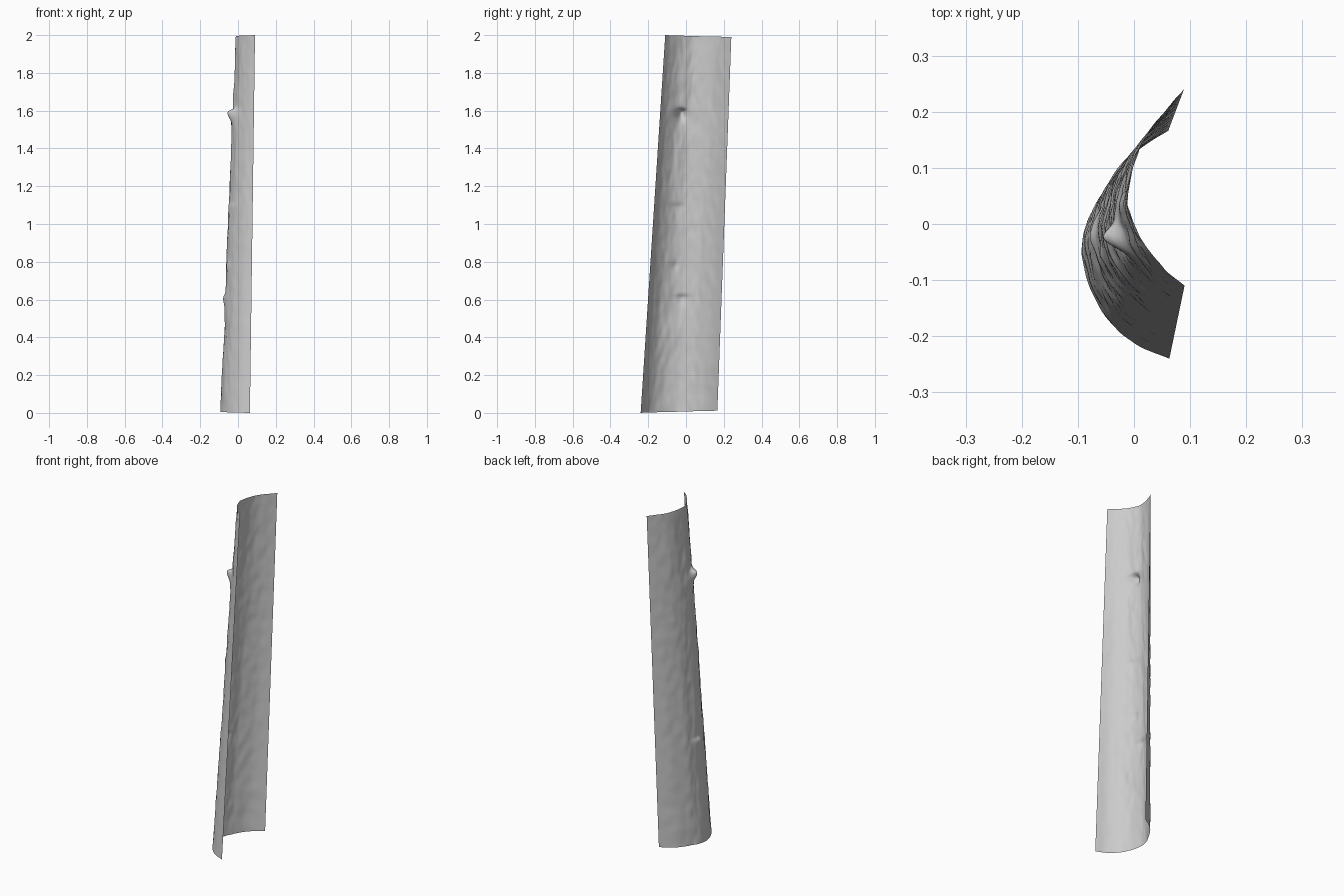
import bpy, bmesh, math
from mathutils import Vector, noise

if "Cube" in bpy.data.objects:
    bpy.data.objects.remove(bpy.data.objects["Cube"])

# cross-sections of the open shell (x, y) at the foot and at the top
FOOT = [(.063, -.24), (.0, -.212), (-.05, -.167), (-.08, -.11), (-.093, -.05),
        (-.084, .0), (-.06, .05), (-.01, .118), (.061, .166)]
TOP = [(.09, -.11), (.052, -.078), (.02, -.038), (.0, .0), (-.01, .04),
       (-.006, .08), (.01, .135), (.046, .19), (.089, .24)]
# bark swellings: y, z, width, reach below, reach above, depth
BUMPS = [(-.025, 1.595, .022, .045, .013, .034), (-.025, 1.56, .045, .09, .04, .012),
         (-.02, .61, .04, .04, .016, .011), (-.05, 1.09, .04, .06, .02, .008),
         (-.06, .78, .025, .03, .02, .006), (-.05, .95, .04, .08, .05, .004),
         (-.0, 1.8, .05, .08, .08, -.004), (-.06, .42, .06, .08, .08, -.006)]
COLS, ROWS = 72, 300


def spline(pts, t):
    """Point on a smooth curve through pts, t in 0..1."""
    s = t * (len(pts) - 1)
    i = min(int(s), len(pts) - 2)
    f = s - i
    p = [Vector(pts[max(0, min(len(pts) - 1, i + k))]) for k in (-1, 0, 1, 2)]
    return 0.5 * (2 * p[1] + (p[2] - p[0]) * f + (2 * p[0] - 5 * p[1] + 4 * p[2] - p[3]) * f * f
                  + (3 * p[1] - p[0] - 3 * p[2] + p[3]) * f ** 3)


def surface(u, v):
    p = spline(FOOT, u).lerp(spline(TOP, u), v)
    # the ends are cut very slightly out of level
    z = v * 2 + .012 * u * (1 - v) - .01 * u * v
    x, y = p
    # fine ripple of the bark, fading along the cut edges
    fade = min(1, u * 12, (1 - u) * 12)
    x += fade * (.0025 * noise.noise(Vector((u * 16, z * 14, 0)))
                 + .003 * noise.noise(Vector((u * 9, z * 3, 7))))
    for by, bz, w, low, high, d in BUMPS:
        rz = low if z < bz else high
        x -= d * math.exp(-((y - by) / w) ** 2 - ((z - bz) / rz) ** 2)
    return x, y, z


# bark shell: a single open curved sheet
bm = bmesh.new()
grid = [[bm.verts.new(surface(c / COLS, r / ROWS)) for c in range(COLS + 1)]
        for r in range(ROWS + 1)]
for r in range(ROWS):
    for c in range(COLS):
        bm.faces.new((grid[r][c], grid[r + 1][c], grid[r + 1][c + 1], grid[r][c + 1]))
mesh = bpy.data.meshes.new("bark_shell")
bm.to_mesh(mesh)
bm.free()
shell = bpy.data.objects.new("bark_shell", mesh)
bpy.context.collection.objects.link(shell)
mat = bpy.data.materials.new("light grey")
mat.diffuse_color = (.6, .6, .6, 1)
mat.use_nodes = True
mat.node_tree.nodes["Principled BSDF"].inputs["Base Color"].default_value = mat.diffuse_color
mesh.materials.append(mat)
bpy.context.view_layer.objects.active = shell
shell.select_set(True)
bpy.ops.object.shade_smooth_by_angle(angle=math.radians(60))
